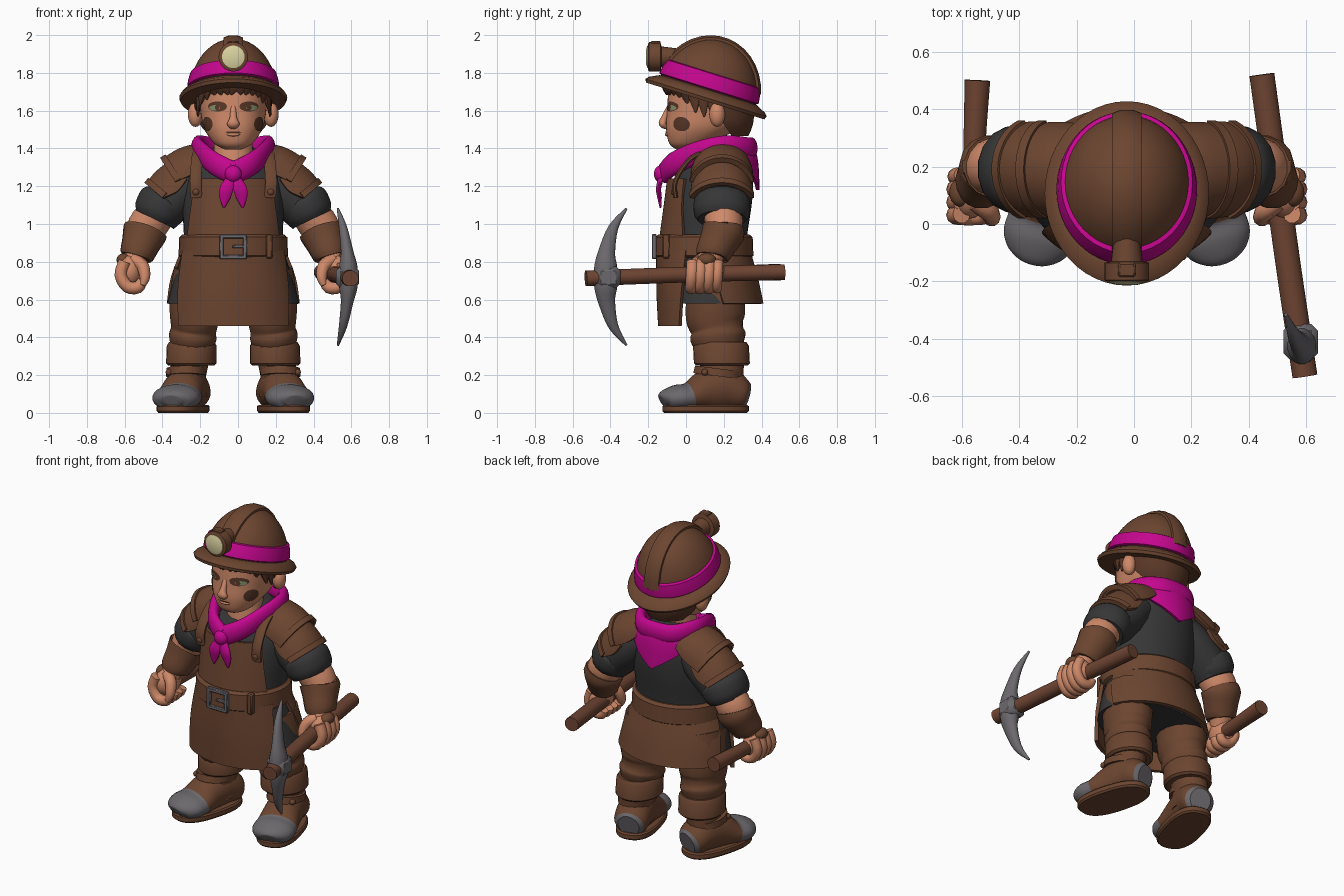
import bpy, bmesh, math, random
from math import sin, cos, radians
from mathutils import Matrix, Vector
from mathutils.bvhtree import BVHTree

if "Cube" in bpy.data.objects:
    bpy.data.objects.remove(bpy.data.objects["Cube"])
random.seed(4)
CENTRE = -0.025          # body axis in x
parts = []


def colour(name, r, g, b):
    m = bpy.data.materials.new(name)
    m.use_nodes = True
    m.diffuse_color = (r, g, b, 1)
    bsdf = m.node_tree.nodes["Principled BSDF"]
    bsdf.inputs["Base Color"].default_value = (r, g, b, 1)
    bsdf.inputs["Roughness"].default_value = .8
    return m


leather = colour("brown leather", .15, .06, .03)
wood = colour("wood", .155, .058, .032)
hair = colour("dark hair", .1, .038, .02)
skin = colour("skin", .62, .25, .14)
cloth = colour("charcoal cloth", .037, .037, .037)
scarf = colour("magenta cloth", .55, .002, .27)
metal = colour("grey metal", .15, .14, .15)
glass = colour("cream lamp", .72, .66, .36)
green = colour("eye green", .24, .3, .16)


def finish(name, bm, mat, s=1, m=None):
    """Place, mirror when s is -1, and turn the bmesh into an object."""
    for v in bm.verts:
        co = m @ v.co if m else v.co
        v.co = (co.x * s + CENTRE, co.y, co.z)
    bmesh.ops.recalc_face_normals(bm, faces=bm.faces[:])
    mesh = bpy.data.meshes.new(name)
    bm.to_mesh(mesh)
    bm.free()
    mesh.materials.append(mat)
    ob = bpy.data.objects.new(name, mesh)
    bpy.context.collection.objects.link(ob)
    parts.append(ob)
    return ob


def spline(rows, k):
    """Catmull-Rom interpolation of number tuples, k steps per span."""
    if k < 2:
        return rows
    out = []
    for i in range(len(rows) - 1):
        quad = [rows[max(0, i - 1)], rows[i], rows[i + 1], rows[min(len(rows) - 1, i + 2)]]
        for j in range(k):
            t = j / k
            out.append(tuple(b + .5 * t * (c - a + t * (2*a - 5*b + 4*c - d + t * (3*(b - c) + d - a)))
                             for a, b, c, d in zip(*quad)))
    return out + [rows[-1]]


def skin_rings(bm, rings, closed):
    loops = [[bm.verts.new(p) for p in ring] for ring in rings]
    n = len(loops[0])
    for a, b in zip(loops, loops[1:]):
        for i in range(n if closed else n - 1):
            j = (i + 1) % n
            bm.faces.new((a[i], a[j], b[j], b[i]))
    if closed:
        bm.faces.new(loops[0])
        bm.faces.new(loops[-1])


def shell(name, rows, mat, s=1, m=None, facing=0, thick=0, k=4, p=2, n=40):
    """Stacked ellipses (x, y, z, rx, ry); a sixth value opens each to a half arc in degrees."""
    bm = bmesh.new()
    closed = len(rows[0]) == 5
    rings = []
    for row in spline(rows, k):
        x, y, z, rx, ry = row[:5]
        half = 180 if closed else row[5]
        ring = []
        for i in range(n):
            a = radians(facing + half * (2 * i / (n if closed else n - 1) - 1))
            c, d = cos(a), sin(a)
            ring.append((x + rx * math.copysign(abs(c) ** (2 / p), c),
                         y + ry * math.copysign(abs(d) ** (2 / p), d), z))
        rings.append(ring)
    skin_rings(bm, rings, closed)
    if thick:
        bmesh.ops.recalc_face_normals(bm, faces=bm.faces[:])
        bmesh.ops.solidify(bm, geom=bm.faces[:], thickness=thick)
    return finish(name, bm, mat, s, m)


def tube(name, rows, mat, s=1, m=None, ref=(1, 0, 0), k=4, n=16):
    """Swept ellipse along (x, y, z, radius along ref, other radius)."""
    bm = bmesh.new()
    rows = spline(rows, k)
    pts = [Vector(r[:3]) for r in rows]
    rings = []
    for i, r in enumerate(rows):
        t = (pts[min(i + 1, len(pts) - 1)] - pts[max(i - 1, 0)]).normalized()
        u = Vector(ref)
        u = (u - t * u.dot(t)).normalized()
        v = t.cross(u)
        turns = [math.tau * (q + .5) / n for q in range(n)]
        rings.append([pts[i] + u * r[3] * cos(a) + v * r[4] * sin(a) for a in turns])
    skin_rings(bm, rings, True)
    return finish(name, bm, mat, s, m)


def ball(name, loc, size, mat, s=1):
    bm = bmesh.new()
    bmesh.ops.create_uvsphere(bm, u_segments=20, v_segments=12, radius=1,
                              matrix=Matrix.LocRotScale(loc, None, Vector(size)))
    return finish(name, bm, mat, s)


def box(name, loc, size, mat, s=1):
    bm = bmesh.new()
    bmesh.ops.create_cube(bm, matrix=Matrix.LocRotScale(loc, None, Vector(size)))
    bmesh.ops.bevel(bm, geom=bm.edges[:], offset=min(size) * .2, segments=1, affect='EDGES')
    return finish(name, bm, mat, s)


# Head and face
head = shell("head", [(0, 0, 1.395, .045, .05), (0, .02, 1.425, .1, .108), (0, .08, 1.5, .152, .185),
                      (0, .12, 1.58, .172, .222), (0, .125, 1.66, .178, .222), (0, .12, 1.76, .175, .21)],
             skin, k=5, p=2.25, n=48)
tree = BVHTree.FromPolygons([v.co for v in head.data.vertices], [q.vertices for q in head.data.polygons])


def decal(name, centre, aim, w, h, mat, lift, s=1):
    """Thin painted disc draped over the head along the aim direction."""
    aim = Vector(aim).normalized()
    u = Vector((0, 0, 1)).cross(aim).normalized()
    bm = bmesh.new()
    loops = []
    for f in (.02, .35, .7, 1):
        ring = []
        for i in range(18):
            a = math.tau * i / 18
            o = Vector(centre) + u * w * f * cos(a) + Vector((CENTRE, 0, h * f * sin(a)))
            hit, normal, _, _ = tree.ray_cast(o - aim * .6, aim)
            ring.append(bm.verts.new(hit + normal * lift - Vector((CENTRE, 0, 0))))
        loops.append(ring)
    bm.faces.new(loops[0])
    for a, b in zip(loops, loops[1:]):
        for i in range(18):
            bm.faces.new((a[i], a[i - 1], b[i - 1], b[i]))
    finish(name, bm, mat, s)


tube("nose", [(0, -.09, 1.62, .014, .012), (0, -.115, 1.56, .02, .018), (0, -.122, 1.53, .034, .022),
              (0, -.1, 1.51, .018, .01)], skin)
ball("lower_lip", (0, -.098, 1.474), (.035, .014, .01), skin)
decal("mouth", (0, 0, 1.486), (0, 1, 0), .042, .005, hair, .004)
tube("neck", [(0, .09, 1.22, .12, .1), (0, .1, 1.32, .11, .1), (0, .12, 1.47, .1, .1)], skin)
shell("hair_back", [(0, .125, 1.75, .2, .225, 95), (0, .125, 1.62, .2, .235, 82),
                    (0, .13, 1.53, .185, .225, 74), (0, .14, 1.465, .14, .19, 60)], hair, facing=90, thick=.02, p=2.2)
for i in range(19):
    a = radians(-198 + 216 * i / 18)
    side = abs(cos(a)) ** 5
    x, y = .18 * cos(a), .12 + .222 * sin(a)
    tube(f"hair_lock_{i}", [(x, y, 1.77, .042, .024), (x * 1.03, y - .006, 1.73 - .05 * side, .04, .022),
                            (x * 1.02 + random.uniform(-.02, .02), y, 1.685 - .12 * side, .006, .005)],
         hair, ref=(-sin(a), cos(a), 0), n=8)

# Helmet, built upright and tilted back
tilt = Matrix.Translation((0, .11, 1.68)) @ Matrix.Rotation(radians(-17.3), 4, 'X')
dome = [(.235 * cos(a), .265 * cos(a), .305 * sin(a)) for a in [radians(88 * i / 12) for i in range(13)]]
shell("helmet_dome", [(0, 0, z, rx, ry) for rx, ry, z in dome], leather, m=tilt, k=1, n=48)
shell("helmet_brim", [(0, 0, -.03, .278, .328), (0, 0, -.012, .286, .336), (0, 0, .004, .275, .322),
                      (0, 0, .03, .238, .268)], leather, m=tilt, k=1, n=48)
shell("helmet_band", [(0, 0, .034, .236, .266), (0, 0, .04, .245, .275), (0, 0, .08, .24, .27),
                      (0, 0, .118, .229, .258), (0, 0, .124, .21, .24)], scarf, m=tilt, k=1, n=48)
crest = [radians(a) for a in range(24, 165, 10)]
tube("helmet_crest", [(0, -.265 * cos(a), .303 * sin(a), .055, .021) for a in crest], leather, m=tilt, k=1, n=8)
lamp = Matrix.Translation((0, -.15, 1.885)) @ Matrix.Rotation(radians(90), 4, 'X')
shell("lamp_case", [(0, 0, -.1, .045, .045), (0, 0, -.02, .055, .055), (0, 0, -.015, .078, .078),
                    (0, 0, .045, .078, .078), (0, 0, .05, .07, .07)], leather, m=lamp, k=1, n=24)
shell("lamp_glass", [(0, 0, .04, .06, .06), (0, 0, .054, .06, .06), (0, 0, .062, .035, .035)],
      glass, m=lamp, k=1, n=24)
box("lamp_clip", (0, -.16, 1.955), (.06, .05, .03), leather)

# Shirt, apron and belt
shell("shirt", [(0, .1, .78, .265, .21), (0, .105, .95, .262, .22), (0, .125, 1.12, .27, .225),
                (0, .15, 1.26, .25, .205), (0, .18, 1.35, .18, .16), (0, .18, 1.41, .1, .1)], cloth)
shell("shirt_skirt", [(0, .1, .86, .265, .215), (0, .11, .7, .318, .23), (0, .125, .58, .35, .245)], cloth)
shell("apron_bib", [(0, .1, .9, .282, .245, 62), (0, .12, 1.1, .28, .238, 53), (0, .13, 1.24, .262, .23, 52)],
      leather, facing=-90, thick=.02)
shell("apron_front", [(0, .092, .86, .292, .25, 68), (0, .108, .65, .34, .265, 60), (0, .118, .46, .36, .266, 54)],
      leather, facing=-90, thick=.022)
shell("apron_back", [(0, .1, .88, .268, .235, 88), (0, .11, .72, .335, .27, 80), (0, .12, .58, .366, .29, 74)],
      leather, facing=90, thick=.022)
shell("belt", [(0, .095, .82, .274, .248), (0, .095, .832, .29, .262), (0, .095, .93, .286, .258),
               (0, .095, .945, .268, .24)], leather, k=1)
for z in (.825, .935):
    box("buckle_bar", (0, -.168, z), (.14, .025, .022), metal)
for x in (-.062, .062):
    box("buckle_post", (x, -.168, .88), (.022, .025, .13), metal)
box("buckle_prong", (.03, -.17, .88), (.07, .02, .016), metal)
box("belt_loop", (.19, -.105, .883), (.035, .04, .13), leather)

# Neck scarf
half = [(.1, -.065, 1.32), (.17, .07, 1.38), (.185, .21, 1.41), (.11, .32, 1.4)]
path = [(0, -.115, 1.27)] + half + [(0, .345, 1.4)] + [(-x, y, z) for x, y, z in half[::-1]] + [(0, -.115, 1.27)]
tube("scarf_collar", [(*q, .06, .034) for q in path], scarf, ref=(0, 0, 1))
shell("scarf_back", [(0, .16, 1.42, .2, .2, 85), (0, .16, 1.33, .238, .222, 58), (0, .16, 1.18, .24, .23, 2)],
      scarf, facing=90, thick=.02)
ball("scarf_knot", (0, -.135, 1.265), (.045, .035, .045), scarf)

for side, s in (("left", 1), ("right", -1)):
    # Face details
    ball(side + "_ear", (.2, .165, 1.58), (.04, .042, .066), skin, s)
    decal(side + "_eye_shadow", (.082, 0, 1.622), (0, 1, 0), .05, .027, hair, .003, s)
    decal(side + "_eye", (.095, 0, 1.615), (0, 1, 0), .028, .014, green, .006, s)
    decal(side + "_pupil", (.082, 0, 1.616), (0, 1, 0), .012, .013, hair, .008, s)
    decal(side + "_cheek_smudge", (.14, -.03, 1.53), (-.75, .65, 0), .048, .038, hair, .004, s)

    # Scarf tails and apron straps
    tube(side + "_scarf_tail", [(.01, -.13, 1.25, .02, .015), (.035, -.145, 1.19, .036, .014),
                                (.045, -.14, 1.14, .03, .012), (.05, -.135, 1.085, .004, .004)], scarf, s)
    tube(side + "_apron_strap", [(.195, -.055, 1.14, .033, .014), (.2, -.055, 1.23, .033, .014),
                                 (.19, .03, 1.35, .033, .014), (.18, .16, 1.4, .033, .014)], leather, s, n=8)
    ball(side + "_strap_rivet", (.198, -.068, 1.17), (.018, .012, .018), leather, s)

    # Layered shoulder pads along the upper arm
    for label, start, drop, rows in (
            ("upper", (.11, .19, 1.31), 32, [(0, 0, 0, .14, .15, 78), (0, 0, .1, .17, .166, 84), (0, 0, .21, .172, .165, 80)]),
            ("lower", (.225, .19, 1.22), 50, [(0, 0, 0, .165, .16, 80), (0, 0, .08, .18, .168, 82), (0, 0, .155, .178, .174, 70)])):
        d = radians(drop)
        frame = Matrix(((sin(d), 0, cos(d)), (0, 1, 0), (cos(d), 0, -sin(d)))).to_4x4()
        pad = Matrix.Translation(start) @ frame
        shell(f"{side}_{label}_shoulder_pad", rows, leather, s, pad, thick=.022)
        x, y, z, rx, ry, arc = rows[-1]
        shell(f"{side}_{label}_pad_rim", [(0, 0, z - .03, rx + .01, ry + .008, arc), (0, 0, z + .004, rx + .01, ry + .008, arc)],
              leather, s, pad, thick=.02, k=1)

    # Arm
    Y = (0, 1, 0)
    tube(side + "_sleeve", [(.16, .19, 1.26, .12, .1), (.26, .19, 1.18, .14, .12), (.395, .19, 1.06, .135, .12)], cloth, s, ref=Y)
    tube(side + "_sleeve_roll", [(.358, .19, 1.14, .13, .11), (.37, .19, 1.12, .15, .134), (.4, .19, 1.06, .15, .132),
                                 (.417, .19, 1.025, .13, .11)], cloth, s, ref=Y, k=3)
    tube(side + "_forearm", [(.4, .19, 1.06, .1, .1), (.46, .2, .98, .1, .105), (.505, .15, .87, .075, .07),
                             (.53, .11, .79, .06, .055)], skin, s, ref=Y)
    tube(side + "_bracer", [(.462, .2, .972, .108, .112), (.467, .197, .958, .116, .12), (.488, .17, .9, .102, .104),
                            (.51, .14, .84, .092, .092), (.515, .135, .825, .082, .08)], leather, s, ref=Y, k=2)

    # Hand curled around a handle
    ball(side + "_palm", (.548, .11, .75), (.068, .092, .09), skin, s)
    ball(side + "_hand_smudge", (.578, .11, .81), (.04, .05, .035), leather, s)
    for i in range(4):
        y = .035 + .045 * i
        r = .033 if i < 3 else .029
        tube(f"{side}_finger_{i}", [(.575, y, .8, r, r), (.596, y - .004, .73, r, r), (.56, y - .008, .668, r, r),
                                    (.505, y - .006, .665, r, r), (.482, y, .7, r * .8, r * .8)], skin, s, ref=Y, k=3, n=10)
    tube(side + "_thumb", [(.53, .08, .81, .035, .035), (.482, .045, .78, .034, .034), (.468, .02, .72, .028, .028),
                           (.48, .01, .675, .016, .016)], skin, s, ref=Y, n=10)

    # Leg
    tube(side + "_trouser", [(.17, .14, .74, .15, .16), (.2, .155, .6, .14, .16), (.205, .155, .5, .132, .158),
                             (.21, .165, .44, .122, .14), (.215, .17, .4, .128, .15), (.22, .18, .34, .11, .125)], leather, s)
    shell(side + "_leg_wrap", [(.222, .19, .25, .12, .135), (.222, .19, .262, .134, .148), (.22, .185, .355, .132, .148),
                               (.22, .185, .375, .12, .135)], leather, s, k=1, n=28)
    tube(side + "_boot_shaft", [(.235, .19, .08, .1, .11), (.24, .19, .18, .096, .115), (.23, .19, .28, .104, .12)], leather, s)
    turn = Matrix.Translation((.24, .2, 0)) @ Matrix.Rotation(radians(15), 4, 'Z')
    foot = tube(side + "_boot", [(0, .125, .09, .065, .07), (0, .09, .1, .1, .09), (0, .0, .13, .108, .12),
                                 (0, -.1, .115, .112, .11), (0, -.19, .085, .124, .076), (0, -.26, .078, .126, .07),
                                 (0, -.315, .07, .095, .054), (0, -.335, .06, .05, .035)], leather, s, turn, n=24, k=6)
    # Steel toe and heel caps cover the end rings
    foot.data.materials.append(metal)
    for q in foot.data.polygons:
        q.material_index = int(q.index // 24 not in range(4, 24))
    shell(side + "_sole", [(0, -.1, 0, .114, .222), (0, -.1, .01, .122, .232), (0, -.1, .035, .122, .232),
                           (0, -.1, .043, .114, .222)], leather, s, turn, k=1, p=2.5)
    tube(side + "_boot_strap", [(.25, .165, .195, .108, .13), (.25, .17, .235, .106, .125)], leather, s, k=1)
    ball(side + "_boot_button", (.34, .1, .215), (.018, .018, .018), leather, s)

# Pickaxe and broken handle, lengthwise along y
grip = [(.47, .52, .745), (.528, .1, .735), (.57, -.2, .725), (.62, -.53, .712)]
tube("pickaxe_handle", [(*q, .045, .043) for q in grip], wood, n=12)
blade = [(-.315, .362, .006, .006), (-.385, .26, .022, .027), (-.42, .13, .034, .046), (-.425, .05, .05, .062)]
rows = [(.61 - .43 * z * z, y, .72 + z, a, b) for y, z, a, b in blade]
rows += [(x, y, 1.44 - z, a, b) for x, y, z, a, b in rows[::-1]]
tube("pickaxe_head", rows, metal, n=16)
box("pickaxe_collar", (.605, -.41, .718), (.12, .125, .115), metal)
tube("spare_handle", [(-.52, .5, .745, .046, .046), (-.53, .28, .74, .04, .042), (-.535, .08, .735, .04, .04)], wood, n=12)

# Smooth shading with sharp edges kept
bpy.ops.object.select_all(action='DESELECT')
for ob in parts:
    ob.select_set(True)
bpy.context.view_layer.objects.active = parts[0]
bpy.ops.object.shade_smooth_by_angle(angle=radians(38))
